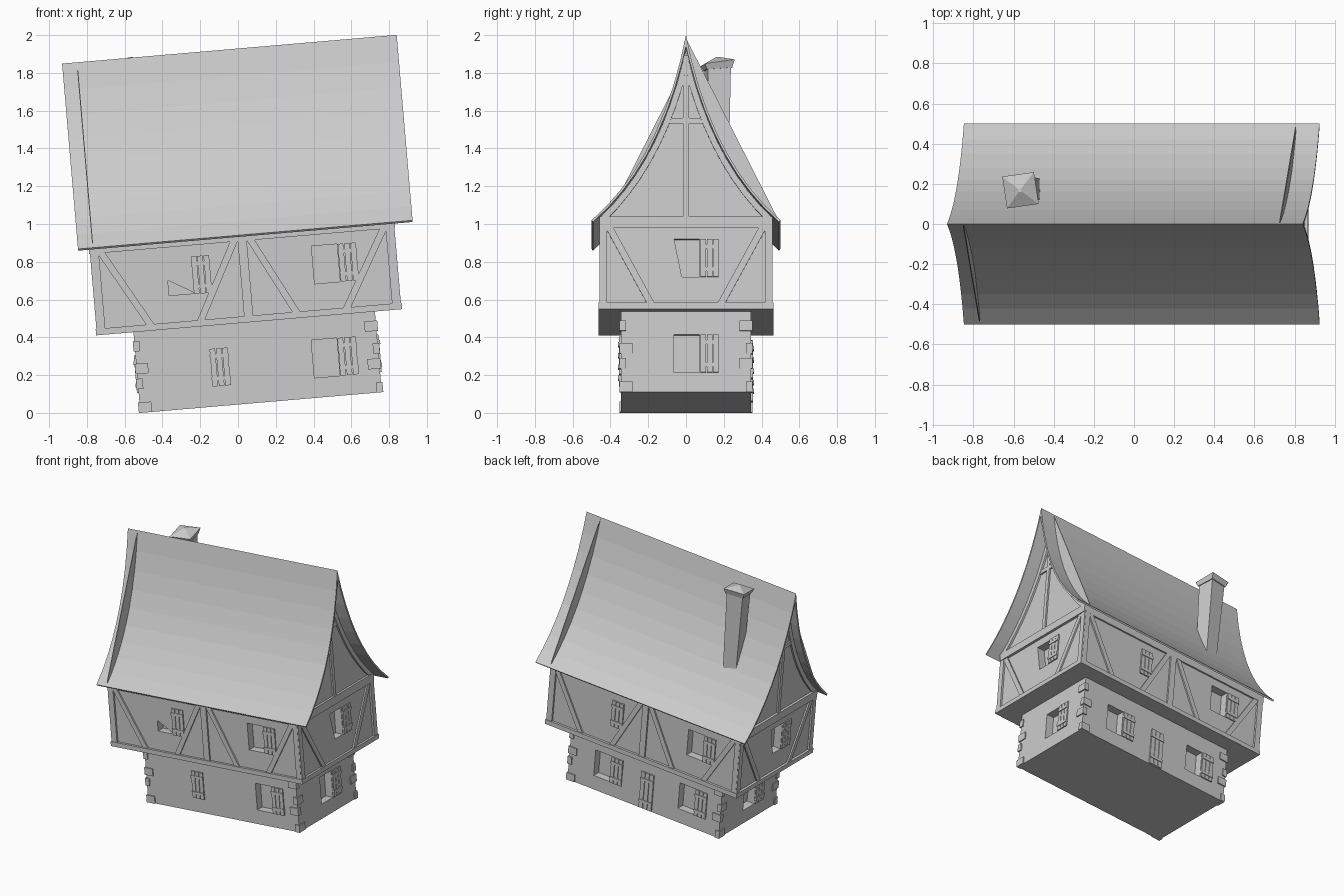
import bpy, bmesh, math
from mathutils import Matrix, Vector

if "Cube" in bpy.data.objects:
    bpy.data.objects.remove(bpy.data.objects["Cube"])

grey = bpy.data.materials.new("pale_grey")
grey.use_nodes = True
grey.diffuse_color = (0.6, 0.6, 0.6, 1)
grey.node_tree.nodes["Principled BSDF"].inputs["Base Color"].default_value = (0.6, 0.6, 0.6, 1)

TILT = Matrix.Rotation(math.radians(-4.9), 4, 'Y')   # the whole house leans
UP_X, UP_HALF = 0.1, (0.795, 0.445)                  # upper storey centre, half size
LOW_X, LOW_HALF = 0.1265, (0.6415, 0.345)            # lower storey
BASE, JETTY, EAVE = 0.044, 0.473, 0.905
parts = []


def side(angle, cx, dist):
    """Frame of a wall: x to the right, -y outward, z up."""
    return (Matrix.Translation((cx, 0, 0)) @ Matrix.Rotation(math.radians(angle), 4, 'Z')
            @ Matrix.Translation((0, -dist, 0)))


def wall_frame(angle, upper):
    cx, half = (UP_X, UP_HALF) if upper else (LOW_X, LOW_HALF)
    return side(angle, cx, half[1] if angle % 180 == 0 else half[0])


def prism(bm, pts, y0, y1, m=Matrix()):
    """Extrude an x-z outline from y0 to y1 in frame m."""
    a = [bm.verts.new(m @ Vector((x, y0, z))) for x, z in pts]
    b = [bm.verts.new(m @ Vector((x, y1, z))) for x, z in pts]
    bm.faces.new(a)
    bm.faces.new(b[::-1])
    for i in range(len(a)):
        j = (i + 1) % len(a)
        bm.faces.new((a[j], a[i], b[i], b[j]))


def rect(x0, x1, z0, z1):
    return [(x0, z0), (x1, z0), (x1, z1), (x0, z1)]


def bar(p, q, w):
    """Outline of a timber from p to q."""
    p, q = Vector(p), Vector(q)
    d = (q - p).normalized() * w / 2
    n = Vector((-d.y, d.x))
    return [p - n, q - n, q + n, p + n]


def make(name, bm):
    bmesh.ops.recalc_face_normals(bm, faces=bm.faces)
    me = bpy.data.meshes.new(name)
    bm.to_mesh(me)
    bm.free()
    me.materials.append(grey)
    ob = bpy.data.objects.new(name, me)
    bpy.context.scene.collection.objects.link(ob)
    parts.append(ob)
    return ob


def carve(ob, cuts):
    """Cut window recesses into a wall block."""
    cutter = make("cutter", cuts)
    parts.remove(cutter)
    mod = ob.modifiers.new("openings", 'BOOLEAN')
    mod.operation, mod.solver, mod.object = 'DIFFERENCE', 'EXACT', cutter
    dg = bpy.context.evaluated_depsgraph_get()
    me = bpy.data.meshes.new_from_object(ob.evaluated_get(dg))
    ob.modifiers.clear()
    ob.data = me
    bpy.data.objects.remove(cutter)


def planks(bm, m, x, z, w, h):
    """Planked shutter or door with two cross ledges."""
    for i in range(3):
        cx = x + (i - 1) * w / 3
        prism(bm, rect(cx - w / 6 + .002, cx + w / 6 - .002, z - h / 2, z + h / 2), 0.005, -0.009, m)
    for s in (-1, 1):
        cz = z + s * h * 0.3
        prism(bm, rect(x - w / 2, x + w / 2, cz - .01, cz + .01), 0.005, -0.014, m)


# Storey blocks
low = bmesh.new()
prism(low, rect(LOW_X - LOW_HALF[0], LOW_X + LOW_HALF[0], BASE, JETTY + .01), -LOW_HALF[1], LOW_HALF[1])
lower_wall = make("lower_wall", low)
up = bmesh.new()
prism(up, rect(UP_X - UP_HALF[0], UP_X + UP_HALF[0], JETTY + .01, EAVE + .02), -UP_HALF[1], UP_HALF[1])
upper_wall = make("upper_wall", up)

# Windows: (wall angle, centre x); shutters hang to the right of each opening
UP_Z, LOW_Z, W, H = 0.746, 0.25, 0.135, 0.2
upper_windows = [(0, .43), (180, .43), (90, .005), (270, .005)]
lower_windows = [(0, .36), (180, -.36), (180, .355), (90, .005), (270, .005)]
shutters, up_cuts, low_cuts = bmesh.new(), bmesh.new(), bmesh.new()
for upper, z, spots, cuts in ((True, UP_Z, upper_windows, up_cuts), (False, LOW_Z, lower_windows, low_cuts)):
    for angle, x in spots:
        m = wall_frame(angle, upper)
        hole = rect(x - W / 2, x + W / 2, z - H / 2, z + H / 2)
        if upper and angle % 180:
            hole[0] = (x - W / 5, z - H / 2)
        prism(cuts, hole, 0.06, -0.05, m)
        planks(shutters, m, x + .12, z, .1, H)
for angle, upper, x, z in ((0, True, -.23, UP_Z), (180, True, -.23, UP_Z), (0, False, -.2, LOW_Z)):
    planks(shutters, wall_frame(angle, upper), x, z, .1, H)
prism(up_cuts, [(-.41, .65), (-.27, .65), (-.41, .73)], 0.06, -0.05, wall_frame(0, True))
carve(lower_wall, low_cuts)
carve(upper_wall, up_cuts)
make("shutters", shutters)

# Back door
door = bmesh.new()
planks(door, wall_frame(180, False), .02, .19, .11, .28)
make("back_door", door)

# Corner stones
stones = bmesh.new()
for k, (sx, sy) in enumerate(((-1, -1), (1, -1), (1, 1), (-1, 1))):
    for i, z in enumerate((BASE, .17, .25, .37)):
        lx, ly = ((.07, .035), (.035, .07))[(i + k) % 2]
        x, y = LOW_X + sx * (LOW_HALF[0] + .008), sy * (LOW_HALF[1] + .008)
        prism(stones, rect(*sorted((x, x - sx * lx)), z, z + .055), y, y - sy * ly)
make("corner_stones", stones)

# Sill and top plate
for name, z0, z1, over in (("jetty_sill", JETTY, JETTY + .034, .018), ("top_plate", EAVE, EAVE + .06, .012)):
    bm = bmesh.new()
    prism(bm, rect(UP_X - UP_HALF[0] - .018, UP_X + UP_HALF[0] + .018, z0, z1),
          -UP_HALF[1] - over, UP_HALF[1] + over)
    make(name, bm)

# Wall timbers
timbers = bmesh.new()
for angle in (0, 90, 180, 270):
    m = wall_frame(angle, True)
    if angle % 180 == 0:
        braces, edge = [(-.755, -.515), (-.04, -.26)], .782
        prism(timbers, rect(-.024, .024, JETTY, EAVE + .01), .01, -.012, m)
    else:
        braces, edge = [(-.41, -.18)], .437
    for s in (-1, 1):
        prism(timbers, bar((s * edge, JETTY), (s * edge, EAVE + .01), .04), .01, -.014, m)
        for top, foot in braces:
            prism(timbers, bar((s * top, EAVE + .01), (s * foot, JETTY + .02), .036), .01, -.011, m)
make("wall_timbers", timbers)


# Roof profile: a sweeping curve from ridge to eave
def curve(t, inset=0.0):
    p, c, q = Vector((0, 1.922)), Vector((.13, 1.26)), Vector((.5, .937))
    v = p * (1 - t) ** 2 + c * 2 * t * (1 - t) + q * t * t
    d = ((c - p) * (1 - t) + (q - c) * t).normalized()
    v += Vector((d.y, -d.x)) * inset
    return (max(v.x, 0.0), v.y)


def mirrored(half):
    return half + [(-x, z) for x, z in reversed(half) if x > 1e-6]


STEPS = [i / 9 for i in range(10)]
gable_frame = side(90, UP_X, 0)
roof = bmesh.new()
under = [curve(t, .012) for t in STEPS]
under[0] = (0, 1.86)
over = [curve(t) for t in STEPS]
for s in (1, -1):
    prism(roof, [(s * x, z) for x, z in over + under[::-1]], -.908, .87, gable_frame)
make("roof", roof)

# Gable walls under the roof
gables = bmesh.new()
inner = [curve(t * .9, .012) for t in STEPS]
inner[0] = (0, 1.85)
prism(gables, mirrored(inner + [(.43, EAVE + .03)]), -.795, .795, gable_frame)
make("gable_walls", gables)

# Gable timbers and the flat fins that break through the roof
gable_timbers, fins = bmesh.new(), bmesh.new()
for angle in (90, 270):
    m = wall_frame(angle, True)
    prism(gable_timbers, rect(-.015, .015, EAVE, 1.82), .01, -.012, m)
    prism(gable_timbers, rect(-.1, .1, 1.46, 1.49), .01, -.011, m)
    outer = [curve(.1 + t * .85, .013) for t in STEPS]
    lower = [curve(.1 + t * .85, .045) for t in STEPS]
    for s in (-1, 1):
        prism(gable_timbers, [(s * x, z) for x, z in outer + lower[::-1]], .01, -.014, m)
    prism(fins, [(0, 1.915), (0, .96), (.485, .957)], .002, .007, m)
make("gable_timbers", gable_timbers)
make("roof_fins", fins)


# Chimney: tapered shaft with a lopsided cap
def loft(name, rings, m):
    bm = bmesh.new()
    rows = [[bm.verts.new(m @ Vector((sx * r, sy * r, z + tip * sy)))
             for sx, sy in ((-1, -1), (1, -1), (1, 1), (-1, 1))] for r, z, tip in rings]
    for a, b in zip(rows, rows[1:]):
        for i in range(4):
            bm.faces.new((a[i], a[(i + 1) % 4], b[(i + 1) % 4], b[i]))
    bm.faces.new(rows[0])
    bm.faces.new(rows[-1])
    make(name, bm)


spot = Matrix.Translation((-.405, .168, 0)) @ Matrix.Rotation(math.radians(8), 4, 'Z')
loft("chimney_shaft", [(.048, 1.15, 0), (.062, 1.88, 0)], spot)
loft("chimney_cap", [(.068, 1.86, .006), (.08, 1.895, .012), (.008, 1.925, 0)], spot)

# Lean the finished house
for ob in parts:
    ob.data.transform(TILT)
